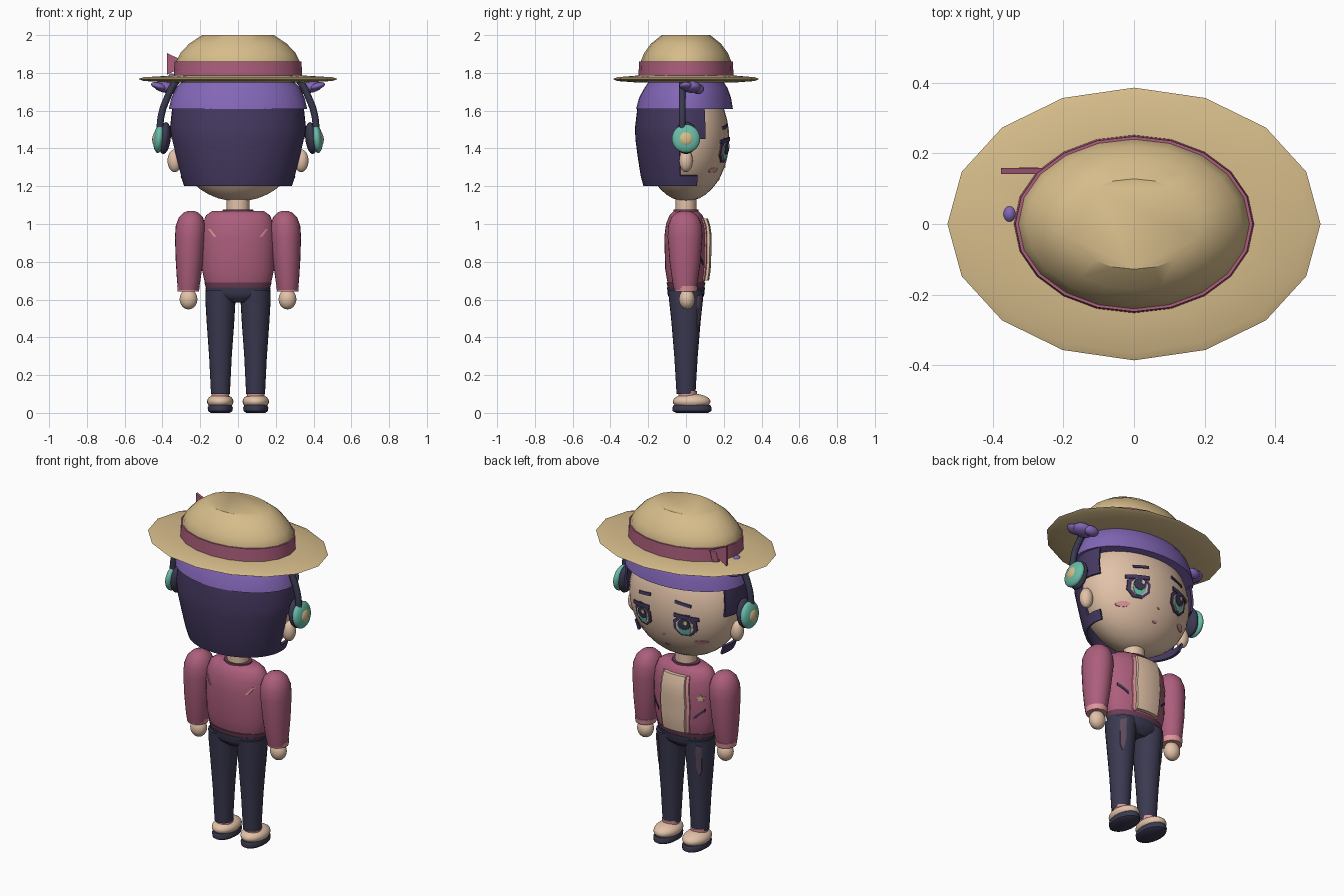
import bpy, bmesh
from math import sin, cos, pi, radians, sqrt
from mathutils import Matrix

cube = bpy.data.objects.get("Cube")
if cube:
    bpy.data.objects.remove(cube, do_unlink=True)


def material(name, rgb):
    lin = [((c / 255 + 0.055) / 1.055) ** 2.4 for c in rgb]
    m = bpy.data.materials.new(name)
    m.use_nodes = True
    m.diffuse_color = (*lin, 1)
    m.node_tree.nodes["Principled BSDF"].inputs["Base Color"].default_value = (*lin, 1)
    return m


straw = material("straw", (214, 188, 138))
rose = material("rose", (172, 94, 124))
plum = material("plum", (112, 62, 86))
hair = material("dark hair", (70, 58, 98))
violet = material("violet", (130, 102, 182))
skin = material("skin", (226, 194, 168))
teal = material("teal", (106, 188, 168))
navy = material("navy", (58, 57, 80))
pink = material("pink", (222, 150, 156))
mauve = material("mauve", (92, 76, 94))


def finish(name, bm, mat, angle=38):
    """Turn a bmesh into a smooth object that keeps its hard edges."""
    bmesh.ops.recalc_face_normals(bm, faces=bm.faces)
    for f in bm.faces:
        f.smooth = True
    for e in bm.edges:
        e.smooth = e.calc_face_angle(0) < radians(angle)
    me = bpy.data.meshes.new(name)
    bm.to_mesh(me)
    bm.free()
    me.materials.append(mat)
    ob = bpy.data.objects.new(name, me)
    bpy.context.collection.objects.link(ob)
    return ob


def full(ring):
    """Ring is z, rx, ry and optionally centre x and centre y."""
    return tuple(ring) + (0,) * (5 - len(ring))


def tube(rings, sides, cap=True):
    bm = bmesh.new()
    loops = []
    for z, rx, ry, cx, cy in map(full, rings):
        loops.append([bm.verts.new((cx + rx * cos(2 * pi * i / sides),
                                    cy + ry * sin(2 * pi * i / sides), z)) for i in range(sides)])
    for a, b in zip(loops, loops[1:]):
        for i in range(sides):
            j = (i + 1) % sides
            bm.faces.new((a[i], a[j], b[j], b[i]))
    if cap:
        bm.faces.new(loops[0])
        bm.faces.new(loops[-1])
    return bm


def loft(name, rings, mat, sides=24, angle=38):
    return finish(name, tube(rings, sides), mat, angle)


def blob(name, centre, size, mat, tilt=0):
    bm = bmesh.new()
    bmesh.ops.create_uvsphere(bm, u_segments=24, v_segments=14, radius=1)
    bmesh.ops.transform(bm, verts=bm.verts, matrix=Matrix.Translation(centre)
                        @ Matrix.Rotation(tilt, 4, 'Y') @ Matrix.Diagonal((*size, 1)))
    return finish(name, bm, mat)


def surface_y(rings, x, z, side):
    """Depth of a lofted body at x, z."""
    rs = sorted(map(full, rings))
    z = min(max(z, rs[0][0]), rs[-1][0])
    for a, b in zip(rs, rs[1:]):
        if z <= b[0]:
            t = (z - a[0]) / (b[0] - a[0])
            _, rx, ry, cx, cy = [p + (q - p) * t for p, q in zip(a, b)]
            return cy + side * ry * sqrt(max(0, 1 - ((x - cx) / rx) ** 2))


def plate(name, pts, rings, mat, lift=0.004, side=1, thick=0.007):
    """Thin outline of x, z points wrapped onto a lofted body."""
    bm = bmesh.new()
    mid = bm.verts.new((sum(p[0] for p in pts) / len(pts), 0, sum(p[1] for p in pts) / len(pts)))
    vs = [bm.verts.new((x, 0, z)) for x, z in pts]
    for i in range(len(vs)):
        bm.faces.new((mid, vs[i], vs[(i + 1) % len(vs)]))
    bmesh.ops.subdivide_edges(bm, edges=bm.edges[:], cuts=3, use_grid_fill=True)
    for v in bm.verts:
        v.co.y = surface_y(rings, v.co.x, v.co.z, side) + side * lift
    back = bmesh.ops.extrude_face_region(bm, geom=bm.faces[:], use_keep_orig=True)
    for v in back["geom"]:
        if isinstance(v, bmesh.types.BMVert):
            v.co.y -= side * thick
    return finish(name, bm, mat)


def oval(cx, cz, rx, rz, n=12):
    return [(cx + rx * cos(2 * pi * (i + 0.5) / n), cz + rz * sin(2 * pi * (i + 0.5) / n)) for i in range(n)]


def bar(cx, cz, w, h, slope):
    return [(cx - w, cz - h - slope), (cx + w, cz - h + slope), (cx + w, cz + h + slope), (cx - w, cz + h - slope)]


# Hat
loft("hat_brim", [(1.748, .33, .245), (1.757, .5, .365), (1.768, .528, .386),
                  (1.777, .5, .365), (1.787, .33, .245)], straw, 16)
loft("hat_crown", [(1.77, .325, .24), (1.86, .327, .24), (1.905, .305, .222),
                   (1.955, .258, .185), (2, .19, .128)], straw, 20)
loft("hat_ribbon", [(1.782, .34, .252), (1.86, .336, .248)], rose, 20)
flat = [(1.7, 9, .15), (2, 9, .15)]
plate("ribbon_bow", [(-.376, 1.905), (-.376, 1.79), (-.26, 1.85)], flat, rose, .008, 1, .016)
plate("ribbon_tail", [(-.31, 1.855), (-.27, 1.85), (-.285, 1.79), (-.325, 1.8)], flat, rose, .01, 1, .016)

# Head, neck and hair
head = [(1.45 - .33 * cos(pi * i / 20), max(.004, .338 * sin(pi * i / 20)),
         max(.003, .229 * sin(pi * i / 20))) for i in range(21)]
loft("head", head, skin, 32)
loft("neck", [(1.04, .06, .055), (1.16, .06, .055)], skin)
loft("hair_cap", [(1.61, .366, .256, 0, -.008), (1.67, .352, .243, 0, -.005),
                  (1.72, .328, .22), (1.78, .27, .18)], violet, 32)

bm = tube([(1.2, .285, .225), (1.255, .304, .24), (1.35, .328, .255), (1.45, .352, .268),
           (1.51, .36, .27), (1.62, .348, .257)], 48, False)


def hairline(z):
    return .05 if z < 1.255 else (-.02 if z < 1.45 else .09)


bmesh.ops.delete(bm, geom=[f for f in bm.faces if f.calc_center_median().y > hairline(f.calc_center_median().z)],
                 context='FACES')
bmesh.ops.recalc_face_normals(bm, faces=bm.faces)
bmesh.ops.solidify(bm, geom=bm.faces[:], thickness=.012)
finish("back_hair", bm, hair)

# Face, ears, buns and headphones
plate("nose", oval(0, 1.305, .009, .006), head, pink)
plate("mouth", oval(0, 1.235, .016, .007), head, pink)
for s, tag in ((1, "left_"), (-1, "right_")):
    ex, ez = s * .137, 1.39
    plate(tag + "eye_outline", oval(ex, ez, .068, .07, 8), head, hair, .005)
    plate(tag + "eye_lash", bar(ex + s * .01, ez + .052, .066, .011, -s * .008), head, hair, .01)
    plate(tag + "eye_white", oval(ex, ez - .005, .05, .051, 8), head, skin, .008)
    plate(tag + "iris", oval(ex, ez - .005, .036, .049), head, teal, .011)
    plate(tag + "iris_shade", oval(ex, ez + .01, .034, .034), head, navy, .014)
    plate(tag + "eye_glint", oval(ex - .012, ez + .022, .01, .012, 8), head, skin, .017)
    plate(tag + "brow", bar(s * .125, 1.515, .045, .008, -s * .008), head, hair, .006)
    plate(tag + "cheek", oval(s * .2, 1.285, .033, .014), head, pink)
    blob(tag + "ear", (s * .335, 0, 1.335), (.038, .036, .06), skin)
    blob(tag + "bun", (s * .385, .03, 1.725), (.06, .05, .03), violet, s * -.15)
    blob(tag + "bun_front_lobe", (s * .355, .065, 1.715), (.045, .03, .028), violet)
    blob(tag + "bun_tip", (s * .42, 0, 1.73), (.042, .035, .018), violet, s * -.3)
    blob(tag + "headphone_pad", (s * .388, 0, 1.455), (.032, .065, .085), navy, s * -.1)
    blob(tag + "headphone_cup", (s * .418, 0, 1.452), (.03, .075, .076), teal, s * -.1)
    blob(tag + "headphone_button", (s * .434, 0, 1.452), (.02, .04, .04), straw, s * -.1)
blob("bun_peek", (-.352, .028, 1.765), (.022, .028, .032), violet)

band = bpy.data.curves.new("headphone_band", 'CURVE')
band.dimensions = '3D'
band.bevel_depth = .018
half = [(.415, 1.5), (.405, 1.58), (.378, 1.66), (.33, 1.75), (.2, 1.86)]
path = half + [(0, 1.9)] + [(-x, z) for x, z in reversed(half)]
spline = band.splines.new('BEZIER')
spline.bezier_points.add(len(path) - 1)
for p, (x, z) in zip(spline.bezier_points, path):
    p.co = (x, -.02, z)
    p.handle_left_type = p.handle_right_type = 'AUTO'
band.materials.append(navy)
bpy.context.collection.objects.link(bpy.data.objects.new("headphone_band", band))

# Jacket and shirt
torso = [(.66, .165, .09), (.7, .178, .1), (.76, .191, .11), (.93, .195, .115), (1.0, .187, .106),
         (1.045, .17, .088), (1.07, .135, .065)]
loft("jacket", torso, rose, 32, 50)
loft("jacket_hem", [(.65, .166, .094), (.69, .178, .103)], plum, 32)
loft("collar", [(1.05, .085, .07), (1.077, .08, .066)], plum)
plate("shirt", [(-.07, .7), (.07, .7), (.08, .86), (.07, 1.03), (-.07, 1.03), (-.08, .86)],
      torso, skin, .022, 1, .022)
star = [((.022 if i % 2 == 0 else .01) * sin(pi * i / 5) - .15,
         (.022 if i % 2 == 0 else .01) * cos(pi * i / 5) + .91) for i in range(10)]
plate("star_patch", star, torso, straw)
for s, tag in ((1, "left_"), (-1, "right_")):
    plate(tag + "lapel", [(s * .07, .69), (s * .088, .7), (s * .098, .86), (s * .086, 1.03), (s * .07, 1.03)],
          torso, pink, .008)
    plate(tag + "pocket", bar(s * .14, .815, .026, .008, s * .024), torso, navy)
    plate(tag + "back_stripe", [(s * .16, .975), (s * .145, .972), (s * .113, .93), (s * .13, .935)],
          torso, pink, .004, -1)
    # Arms
    arm = [(1.07, .015, .018), (1.06, .04, .046), (1.035, .064, .073), (.99, .079, .09),
           (.93, .081, .092), (.8, .072, .082), (.7, .062, .068), (.65, .055, .058)]
    loft(tag + "sleeve", [(z, rx, ry, s * (.248 + (1.07 - z) * .035), -.005) for z, rx, ry in arm], rose, 24, 50)
    loft(tag + "cuff", [(.642, .056, .058, s * .263), (.672, .06, .063, s * .262)], pink)
    blob(tag + "hand", (s * .262, .005, .602), (.047, .042, .054), skin)

    # Legs and shoes
    leg = [(.1, .05, .05, s * .093), (.3, .06, .062, s * .093), (.48, .073, .077, s * .093),
           (.6, .08, .09, s * .093), (.65, .08, .095, s * .092)]
    loft(tag + "trouser_leg", leg, navy, 24, 50)
    plate(tag + "leg_patch", [(s * .125, .63), (s * .152, .62), (s * .143, .47), (s * .132, .44), (s * .12, .5)],
          leg, mauve)
    loft(tag + "sock", [(.06, .046, .046, s * .093, .008), (.115, .047, .05, s * .093, .008)], pink)
    blob(tag + "shoe", (s * .094, .03, .06), (.07, .1, .042), skin)
    loft(tag + "sole", [(0, .05, .085, s * .094, .032), (.01, .064, .102, s * .094, .032),
                        (.028, .067, .104, s * .094, .032), (.042, .06, .096, s * .094, .032)], navy, 28)
loft("trouser_hips", [(.585, .075, .06), (.61, .14, .09), (.63, .168, .098), (.665, .172, .1)], navy, 32)
